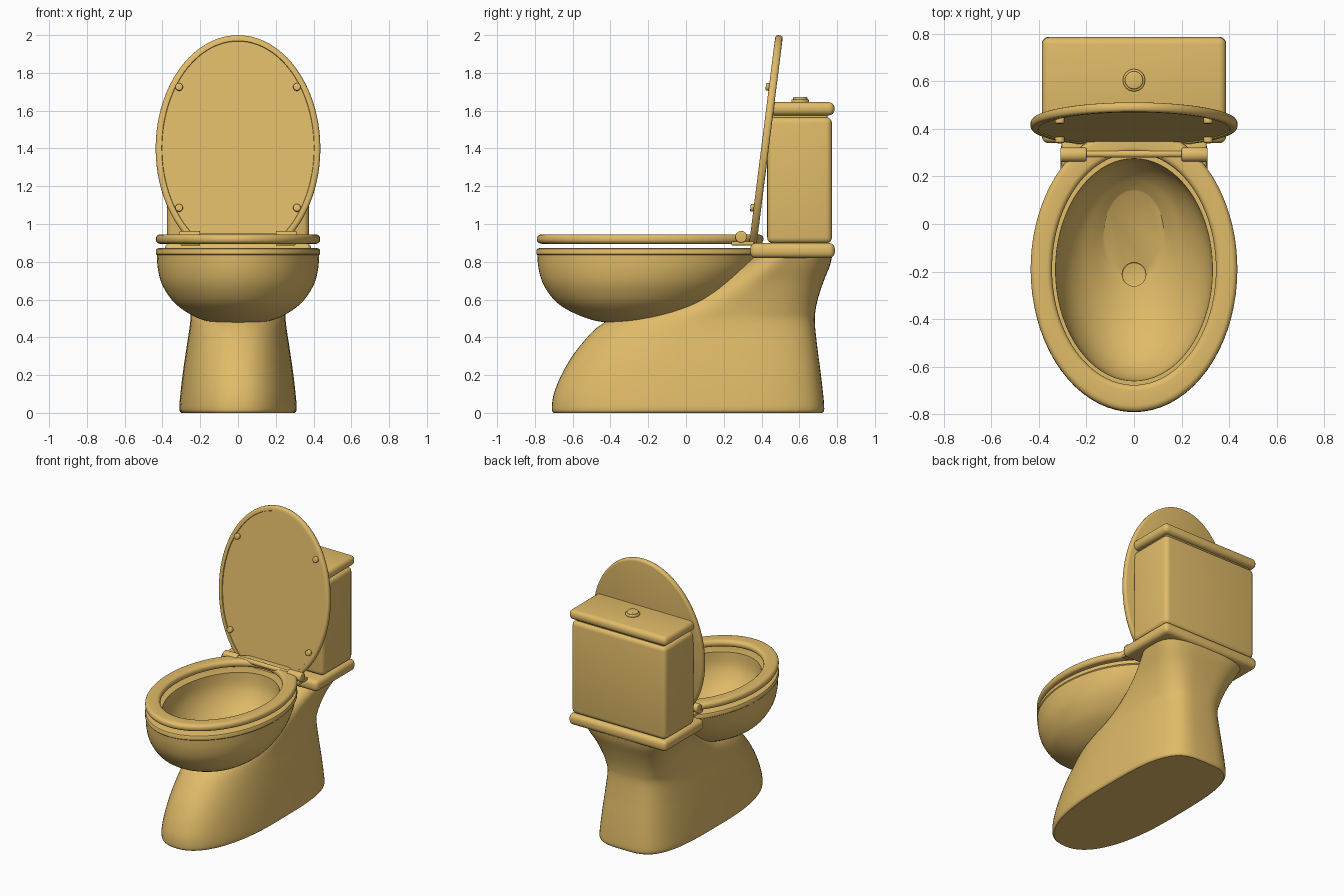
import bpy, bmesh
from math import sin, cos, pi, radians, asin, copysign
from mathutils import Matrix, Vector

if "Cube" in bpy.data.objects:
    bpy.data.objects.remove(bpy.data.objects["Cube"])

gold = bpy.data.materials.new("gold_ceramic")
gold.diffuse_color = (0.75, 0.5, 0.14, 1)
gold.use_nodes = True
gold.node_tree.nodes["Principled BSDF"].inputs["Base Color"].default_value = gold.diffuse_color


def finish(name, bm, matrix=None):
    bmesh.ops.recalc_face_normals(bm, faces=bm.faces)
    if matrix:
        bm.transform(matrix)
    me = bpy.data.meshes.new(name)
    bm.to_mesh(me)
    bm.free()
    me.materials.append(gold)
    ob = bpy.data.objects.new(name, me)
    bpy.context.collection.objects.link(ob)
    smooth(ob)
    return ob


def activate(ob):
    bpy.ops.object.select_all(action='DESELECT')
    ob.select_set(True)
    bpy.context.view_layer.objects.active = ob


def smooth(ob):
    activate(ob)
    bpy.ops.object.shade_smooth_by_angle(angle=radians(35))


def loft(name, rings, loop=False, matrix=None):
    """Skin a stack of closed rings; cap the ends, or join them when loop is set."""
    bm = bmesh.new()
    rows = [[bm.verts.new(p) for p in r] for r in rings]
    pairs = list(zip(rows, rows[1:])) + ([(rows[-1], rows[0])] if loop else [])
    n = len(rows[0])
    for a, b in pairs:
        for j in range(n):
            k = (j + 1) % n
            bm.faces.new((a[j], a[k], b[k], b[j]))
    if not loop:
        bm.faces.new(rows[0][::-1])
        bm.faces.new(rows[-1])
    return finish(name, bm, matrix)


def oval(rx, y0, y1, z0, z1=None, front=2, back=2, n=72):
    """Oval ring from y0 (height z0) to y1 (height z1), with superellipse exponents."""
    z1 = z0 if z1 is None else z1
    pts = []
    for i in range(n):
        c, s = cos(2 * pi * i / n), sin(2 * pi * i / n)
        e = 2 / (back if s > 0 else front)
        u, v = copysign(abs(c) ** e, c), copysign(abs(s) ** e, s)
        pts.append((rx * u, (y0 + y1) / 2 + v * (y1 - y0) / 2,
                    (z0 + z1) / 2 + v * (z1 - z0) / 2))
    return pts


def spline(keys, steps=4):
    """Catmull-Rom interpolation through tuples."""
    k = [keys[0]] + keys + [keys[-1]]
    out = []
    for i in range(1, len(k) - 2):
        for t in (s / steps for s in range(steps)):
            out.append([0.5 * (2 * b + (c - a) * t + (2 * a - 5 * b + 4 * c - d) * t * t
                               + (3 * b - a - 3 * c + d) * t ** 3)
                        for a, b, c, d in zip(*k[i - 1:i + 3])])
    return out + [keys[-1]]


def box(name, x, y, z, r, segs=4):
    bm = bmesh.new()
    bmesh.ops.create_cube(bm, size=1)
    size = [b - a for a, b in (x, y, z)]
    mid = Vector([(a + b) / 2 for a, b in (x, y, z)])
    bm.transform(Matrix.Translation(mid) @ Matrix.Diagonal((*size, 1)))
    bmesh.ops.bevel(bm, geom=bm.edges[:], offset=r, segments=segs, profile=0.5, affect='EDGES')
    return finish(name, bm)


def cylinder(name, r, depth, matrix, bevel=0.006, n=32):
    bm = bmesh.new()
    bmesh.ops.create_cone(bm, cap_ends=True, segments=n, radius1=r, radius2=r, depth=depth)
    rims = [e for e in bm.edges if abs(e.verts[0].co.z - e.verts[1].co.z) < 1e-6]
    bmesh.ops.bevel(bm, geom=rims, offset=bevel, segments=3, profile=0.5, affect='EDGES')
    return finish(name, bm, matrix)


# Pedestal: (z, half width, front y, back y)
ped = [(0.0, .300, -.700, .722), (.02, .311, -.71, .732), (.10, .305, -.70, .726),
       (.22, .291, -.65, .712), (.35, .272, -.565, .695), (.48, .253, -.43, .682),
       (.55, .255, -.20, .687), (.62, .266, -.02, .703), (.70, .287, .14, .73),
       (.78, .32, .28, .762), (.84, .345, .37, .775)]
pedestal = loft("pedestal", [oval(w, a, b, z, front=2.3, back=3.6)
                             for z, w, a, b in spline(ped)])

# Bowl outside, with a thin lip on top
shell = [(.478, .10, -.42, -.22), (.488, .17, -.48, -.12), (.51, .23, -.55, -.02),
         (.55, .297, -.635, .09), (.60, .352, -.70, .19), (.68, .402, -.755, .29),
         (.76, .424, -.78, .36), (.835, .43, -.787, .40)]
lip = [(.84, .435, -.792, .41), (.86, .435, -.792, .41), (.868, .431, -.788, .406),
       (.872, .42, -.777, .395)]
bowl = loft("bowl_and_pedestal", [oval(w, a, b, z) for z, w, a, b in spline(shell) + lip])

# Bowl inside: (half width, front y, back y, front z, back z)
hollow = [(.125, -.22, .14, .525, .61), (.165, -.33, .17, .54, .635), (.23, -.47, .205, .585, .67),
          (.285, -.58, .24, .66, .72), (.32, -.645, .265, .76, .78), (.33, -.66, .275, .86, .86),
          (.33, -.66, .275, .95, .95)]
cavity = loft("cavity_cutter", [oval(*k) for k in spline(hollow)])
drain = cylinder("drain_cutter", .05, .3, Matrix.Translation((0, -.212, .55)))

for other, op in ((pedestal, 'UNION'), (cavity, 'DIFFERENCE'), (drain, 'DIFFERENCE')):
    activate(bowl)
    mod = bowl.modifiers.new(op, 'BOOLEAN')
    mod.operation, mod.object, mod.solver = op, other, 'EXACT'
    bpy.ops.object.modifier_apply(modifier=mod.name)
    bpy.data.objects.remove(other)
smooth(bowl)

# Seat ring: rounded section swept round the oval
section = []
for cx, cz, a0 in ((.022, .022, 180), (.022, .028, 90), (.068, .028, 0), (.068, .022, -90)):
    for i in range(6):
        a = radians(a0 + 90 - 18 * i)
        section.append((cx + .022 * cos(a), cz + .022 * sin(a)))
loft("seat", [oval(.435 - d * 1.0, -.79 + d * 1.25, .41 - d * 1.25, .895 + h, n=96)
              for d, h in section], loop=True)


# Raised lid: oval cut straight at the bottom, with a recessed front panel
def lid_ring(inset, h, n=80):
    rx, ry, cut = .436 - inset, .604 - inset, -.505 + inset * .5
    a0 = asin(cut / ry)
    return [(rx * cos(a), ry * sin(a), h)
            for a in (a0 + (pi - 2 * a0) * i / n for i in range(n + 1))]


tilt = Matrix.Translation((0, .418, 1.4)) @ Matrix.Rotation(radians(82.8), 4, 'X')
loft("lid", [lid_ring(d, h) for d, h in (
    (.014, -.02), (.006, -.017), (.001, -.01), (0, 0), (.001, .01), (.006, .017),
    (.014, .02), (.032, .02), (.034, .014))], matrix=tilt)

# Lid bumpers
for sx in (-1, 1):
    for v in (-.32, .325):
        cylinder("lid_bumper", .02, .03, tilt @ Matrix.Translation((sx * .312, v, .022)))

# Hinges
side = Matrix.Rotation(pi / 2, 4, 'Y')
for sx in (-1, 1):
    cylinder("hinge_barrel", .031, .11, Matrix.Translation((sx * .255, .292, .932)) @ side)
    box("hinge_plate", sorted((sx * .2, sx * .305)), (.24, .36), (.886, .908), .006, 2)
cylinder("hinge_rod", .016, .42, Matrix.Translation((0, .295, .935)) @ side, .003)

# Cistern
box("cistern_base", (-.388, .388), (.34, .788), (.82, .899), .03)
box("cistern_tank", (-.375, .375), (.43, .773), (.897, .1 + 1.465), .032)
box("cistern_neck", (-.35, .35), (.455, .75), (1.55, 1.60), .01, 2)
box("cistern_lid", (-.388, .388), (.437, .786), (1.575, 1.645), .03)
cylinder("flush_collar", .047, .02, Matrix.Translation((0, .605, 1.65)))
cylinder("flush_button", .038, .03, Matrix.Translation((0, .605, 1.657)))
